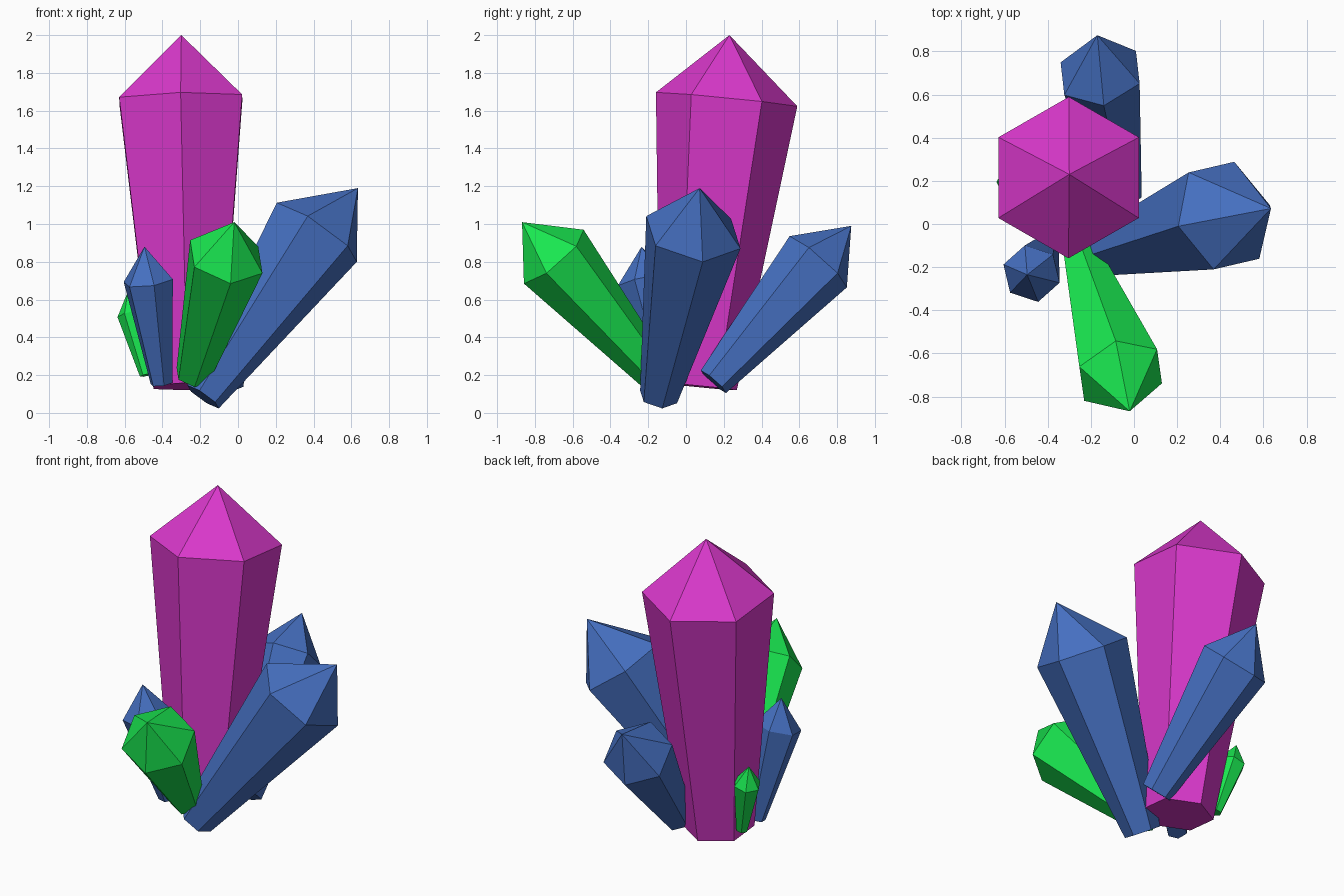
import bpy, bmesh, math
from mathutils import Vector

if "Cube" in bpy.data.objects:
    bpy.data.objects.remove(bpy.data.objects["Cube"])


def material(name, rgb):
    m = bpy.data.materials.new(name)
    m.diffuse_color = (*rgb, 1)
    m.use_nodes = True
    m.node_tree.nodes["Principled BSDF"].inputs["Base Color"].default_value = m.diffuse_color
    return m


MAGENTA = material("magenta", (0.70, 0.04, 0.60))
BLUE = material("blue", (0.06, 0.16, 0.53))
GREEN = material("green", (0.01, 0.80, 0.08))


def crystal(name, mat, base, r0, shoulder, r1, tip, hint):
    """Six-sided tapered prism with a pointed cap; hint points at one corner."""
    base, shoulder, tip = Vector(base), Vector(shoulder), Vector(tip)
    axis = (shoulder - base).normalized()
    u = Vector(hint)
    u = (u - axis * u.dot(axis)).normalized()
    v = axis.cross(u)
    bm = bmesh.new()

    def ring(c, r):
        angles = [k * math.pi / 3 for k in range(6)]
        return [bm.verts.new(c + r * (math.cos(a) * u + math.sin(a) * v)) for a in angles]

    lo, hi = ring(base, r0), ring(shoulder, r1)
    top = bm.verts.new(tip)
    bm.faces.new(lo[::-1])
    for i in range(6):
        j = (i + 1) % 6
        bm.faces.new((lo[i], lo[j], hi[j], hi[i]))
        bm.faces.new((hi[i], hi[j], top))
    me = bpy.data.meshes.new(name)
    bm.to_mesh(me)
    bm.free()
    me.materials.append(mat)
    bpy.context.collection.objects.link(bpy.data.objects.new(name, me))


# Tall central crystal
crystal("main_crystal", MAGENTA, (-.27, .065, .14), .205,
        (-.303, .215, 1.66), .376, (-.30, .23, 2.0), (0, 1, 0))
# Blue crystals: right, back, front left
crystal("right_crystal", BLUE, (-.185, -.145, .085), .105,
        (.417, .039, .956), .268, (.635, .072, 1.19), (.215, .05, -.163))
crystal("back_crystal", BLUE, (-.045, .145, .165), .09,
        (-.157, .70, .80), .204, (-.17, .875, .99), (.015, -.14, .147))
crystal("small_left_crystal", BLUE, (-.405, -.105, .155), .06,
        (-.475, -.23, .70), .137, (-.495, -.235, .88), (.02, -.13, .035))
# Green crystals: front and small left shard
crystal("front_crystal", GREEN, (-.24, -.16, .2), .095,
        (-.062, -.70, .827), .214, (-.02, -.868, 1.01), (-.03, .18, .115))
crystal("left_shard", GREEN, (-.485, .14, .2), .035,
        (-.56, .195, .525), .08, (-.582, .21, .645), (-1, 0, -.2))
